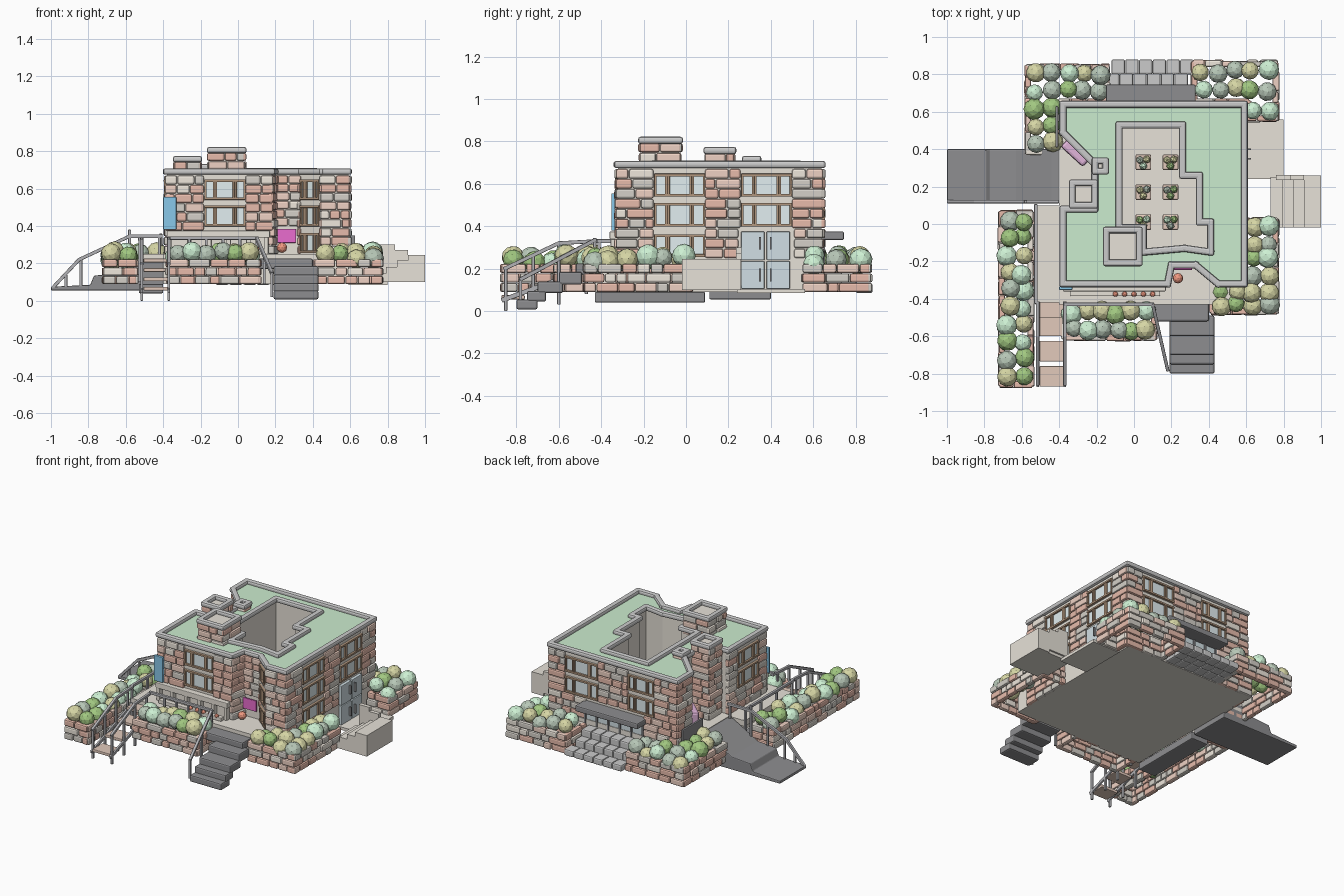
import bpy, bmesh, math, random
from mathutils import Matrix, Vector, Euler

if "Cube" in bpy.data.objects:
    bpy.data.objects.remove(bpy.data.objects["Cube"])
random.seed(4)
MATS = {}
COL = dict(pink=(.80, .50, .41), rose=(.86, .64, .55), cream=(.86, .80, .72), stone=(.66, .63, .58),
           beige=(.80, .76, .69), roof=(.60, .84, .62), cap=(.55, .55, .57), dark=(.27, .27, .28),
           rail=(.45, .45, .47), brown=(.45, .31, .21), glass=(.76, .86, .88), door=(.64, .74, .78),
           wood=(.76, .59, .50), green=(.36, .58, .22), mint=(.62, .88, .66), olive=(.68, .68, .38),
           sage=(.48, .58, .48), blue=(.25, .58, .82), magenta=(.82, .15, .62), orchid=(.75, .46, .70),
           red=(.88, .32, .22), steps=(.66, .66, .66))
BRICK = ['pink', 'pink', 'rose', 'cream', 'stone']
LEAF = ['green', 'mint', 'olive', 'sage']


def finish(name, bm, cols, bevel=0):
    me = bpy.data.meshes.new(name)
    bmesh.ops.recalc_face_normals(bm, faces=bm.faces)
    bm.to_mesh(me)
    bm.free()
    ob = bpy.data.objects.new(name, me)
    bpy.context.collection.objects.link(ob)
    for c in cols:
        if c not in MATS:
            MATS[c] = bpy.data.materials.new(c)
            MATS[c].diffuse_color = (*COL[c], 1)
        me.materials.append(MATS[c])
    if bevel:
        b = ob.modifiers.new('bevel', 'BEVEL')
        b.width, b.segments = bevel, 2
    return ob


def boxes(name, items, cols, bevel=0):
    bm = bmesh.new()
    for m in items:
        vs = bmesh.ops.create_cube(bm, size=1, matrix=m)['verts']
        k = random.randrange(len(cols))
        for f in {f for v in vs for f in v.link_faces}:
            f.material_index = k
    return finish(name, bm, cols, bevel)


def box(x0, x1, y0, y1, z0, z1):
    return Matrix.LocRotScale(Vector((x0 + x1, y0 + y1, z0 + z1)) / 2, None, Vector((x1 - x0, y1 - y0, z1 - z0)))


def bar(p, q, w=.014, h=None, ext=0):
    p, q = Vector(p), Vector(q)
    d = q - p
    return Matrix.LocRotScale((p + q) / 2, d.to_track_quat('X', 'Z'), Vector((d.length + ext, w, h or w)))


def wallbox(s, u0, u1, z0, z1, d0, d1):
    # box in wall coordinates: u along, d outward
    p, q = Vector(s[0]), Vector(s[1])
    d = (q - p).normalized()
    c = p + d * (u0 + u1) / 2 + Vector((d.y, -d.x)) * (d0 + d1) / 2
    return Matrix.LocRotScale(Vector((c.x, c.y, (z0 + z1) / 2)), Euler((0, 0, math.atan2(d.y, d.x))),
                              Vector((u1 - u0, d1 - d0, z1 - z0)))


def bricks(s, z0, z1, holes=(), h=.047):
    L = (Vector(s[1]) - Vector(s[0])).length
    n = max(1, round((z1 - z0) / h))
    h, out = (z1 - z0) / n, []
    for r in range(n):
        a, b = z0 + r * h, z0 + (r + 1) * h
        cuts = sorted((o[0], o[1]) for o in holes if o[2] < b - .014 and o[3] > a + .014)
        start = -.010
        for c0, c1 in cuts + [(L + .010, 0)]:
            u = start
            while c0 - u > .012:
                w = random.uniform(.05, .12)
                if c0 - u - w < .04:
                    w = c0 - u
                out.append(wallbox(s, u, u + w - .003, a, b - .003, -.02, random.uniform(.010, .019)))
                u += w
            start = c1
    return out


def ring(name, outer, inner, z0, z1, col):
    bm = bmesh.new()
    edges = []
    for loop in (outer, inner):
        v = [bm.verts.new((x, y, z1)) for x, y in loop]
        edges += [bm.edges.new((v[i - 1], v[i])) for i in range(len(v))]
    bmesh.ops.triangle_fill(bm, use_beauty=True, edges=edges, normal=(0, 0, 1))
    r = bmesh.ops.extrude_face_region(bm, geom=bm.faces[:], use_keep_orig=True)
    bmesh.ops.translate(bm, vec=(0, 0, z0 - z1), verts=[g for g in r['geom'] if isinstance(g, bmesh.types.BMVert)])
    return finish(name, bm, [col])


def loop_segs(pts):
    return [(pts[i], pts[(i + 1) % len(pts)]) for i in range(len(pts))]


def coping(pts, z, w=.038, h=.034):
    return [bar((*a, z), (*b, z), w, h, w) for a, b in loop_segs(pts)]


# main block, courtyard and roof
outer = [(-.38, -.32), (.18, -.32), (.2, -.22), (.33, -.22), (.45, -.32), (.59, -.32), (.59, .64), (-.38, .64),
         (-.38, .49), (-.21, .32), (-.21, .08), (-.38, .08)]
inner = [(-.08, .53), (.26, .53), (.26, .26), (.35, .26), (.35, .01), (.41, .01), (.41, -.15), (.27, -.13),
         (.05, -.15), (.05, -.02), (-.08, -.02)]
ring('building_core', outer, inner, .24, .675, 'beige')
ring('green_roof', outer, inner, .675, .684, 'roof')
boxes('roof_coping', coping(outer, .691) + coping(inner, .693), ['cap'], .012)
boxes('base', [box(-.4, .59, -.43, .65, .09, .25), box(-.52, -.38, -.42, .1, .21, .25)], ['beige'])
boxes('walkway_footing', [box(-.53, -.4, -.43, .09, .04, .09)], ['dark'], .006)

# brick walls with windows, keyed by outline segment
R3, R2, R1 = (.54, .648), (.398, .51), (.255, .362)
FRONT, NOTCH, DIAG, CORNER, RIGHT, BACK, LEFT_BACK, LEFT = 0, 2, 3, 4, 5, 6, 7, 11
wins = {FRONT: [(.20, .42, *R3), (.20, .42, *R2)], 1: [], NOTCH: [], DIAG: [(.012, .144, *r) for r in (R3, R2, R1)],
        CORNER: [], LEFT_BACK: [],
        RIGHT: [(.17, .41, *r) for r in (R3, R2, R1)] + [(.58, .82, *r) for r in (R3, R2)],
        BACK: [(a, b, *r) for a, b in ((.12, .37), (.60, .80)) for r in (R3, R2)],
        LEFT: [(.09, .32, *r) for r in (R3, R2)]}
extra = {RIGHT: [(.57, .83, .1, .385)], BACK: [(.28, .72, .2, .38)]}
low = {FRONT: .375, NOTCH: .40}
segs = loop_segs(outer)
wall, frame, glass = [], [], []
for i, ws in wins.items():
    s = segs[i]
    wall += bricks(s, low.get(i, .25), .672, ws + extra.get(i, []))
    for u0, u1, z0, z1 in ws:
        w = u1 - u0
        glass.append(wallbox(s, u0, u1, z0, z1, -.005, .004))
        frame += [wallbox(s, u0, u1, z, z + .013, 0, .017) for z in (z0, z1 - .013)]
        for a, b in ((0, .26), (.26, .74), (.74, 1)):
            A, B = u0 + a * w, u0 + b * w
            frame += [wallbox(s, A, A + .011, z0, z1, 0, .015), wallbox(s, B - .011, B, z0, z1, 0, .015)]
boxes('brick_walls', wall, BRICK, .009)
boxes('window_frames', frame, ['brown'], .002)
boxes('window_glass', glass, ['glass'])

# chimneys
stack, core, caps = [], [], []
for x, y, r, z0, z1 in ((-.06, -.12, .088, .66, .805), (-.27, .16, .06, .25, .757), (-.18, .31, .028, .25, .715)):
    sq = [(x - r, y - r), (x + r, y - r), (x + r, y + r), (x - r, y + r)]
    for s in loop_segs(sq):
        stack += bricks(s, z0, z1 - .012)
    core.append(box(x - r, x + r, y - r, y + r, z0, z1 - .008))
    caps += coping(sq, z1, .036, .034)
boxes('chimney_bricks', stack, BRICK, .009)
boxes('chimney_cores', core + [box(-.09, .05, -.15, -.02, .25, .68)], ['beige'])
boxes('chimney_caps', caps, ['cap'], .012)

# brick planters with shrubs: outline, shrub rectangles
plants = [
    ([(-.71, -.86), (-.55, -.86), (-.55, .06), (-.71, .06)], [(-.71, -.55, -.86, .06)]),
    ([(-.37, -.61), (.11, -.61), (.11, -.43), (-.37, -.43)], [(-.37, .11, -.61, -.43)]),
    ([(.42, -.47), (.76, -.47), (.76, .02), (.59, .02), (.59, -.32), (.42, -.32)],
     [(.42, .76, -.47, -.32), (.6, .76, -.32, .03)]),
    ([(.61, .56), (.76, .56), (.76, .86), (.32, .86), (.32, .65), (.61, .65)],
     [(.32, .76, .67, .86), (.61, .76, .56, .67)]),
    ([(-.57, .38), (-.40, .38), (-.40, .65), (-.14, .65), (-.14, .84), (-.57, .84)],
     [(-.57, -.14, .67, .84), (-.57, -.40, .38, .67)])]
pw, bush = [], bmesh.new()


def shrub(x, y, z, r):
    m = Matrix.LocRotScale(Vector((x, y, z)), Euler([random.uniform(0, 6) for _ in 'xyz']), Vector((r, r, r)))
    vs = bmesh.ops.create_icosphere(bush, subdivisions=1 if r < .04 else 2, radius=1, matrix=m)['verts']
    k = random.randrange(4)
    for f in {f for v in vs for f in v.link_faces}:
        f.material_index = k


for pts, rects in plants:
    for s in loop_segs(pts):
        pw += bricks(s, .09, .225)
    for x0, x1, y0, y1 in rects:
        nx, ny = max(1, round((x1 - x0) / .085)), max(1, round((y1 - y0) / .088))
        for i in range(nx):
            for j in range(ny):
                shrub(x0 + (i + .5) * (x1 - x0) / nx + random.uniform(-.012, .012),
                      y0 + (j + .5) * (y1 - y0) / ny + random.uniform(-.012, .012),
                      random.uniform(.22, .265), random.uniform(.046, .058))
boxes('planter_bricks', pw, BRICK, .009)

# courtyard pots
pots = []
for x in (.05, .195):
    for y in (.01, .17, .33):
        pots.append(box(x - .042, x + .042, y - .042, y + .042, .25, .30))
        for dx, dy in ((.018, .015), (-.018, .012), (0, -.02)):
            shrub(x + dx, y + dy, .31, .022)
boxes('courtyard_pots', pots, ['wood'], .008)
finish('shrubs', bush, LEAF)

# front porch: beam, columns, ledge
boxes('porch_beam', [box(-.38, .17, -.36, -.31, .338, .375)]
      + [box(x - .012, x + .012, -.355, -.32, .25, .34) for x in (-.365, -.26, -.155, -.05, .055, .15)]
      + [box(-.34, .14, -.385, -.35, .25, .275)], ['beige'], .004)

# dark front steps
boxes('front_steps', [box(.11, .40, -.52, -.42, .17, .225), box(.19, .43, -.60, -.49, .125, .185),
                      box(.19, .43, -.70, -.58, .085, .14), box(.19, .43, -.75, -.66, .045, .095),
                      box(.19, .43, -.80, -.70, .008, .055)], ['dark'], .009)

# left ramp
bm = bmesh.new()
prof = [(-1, .055), (-.4, .055), (-.4, .25), (-.44, .25), (-.63, .145), (-.77, .135), (-.79, .085), (-1, .075)]
f = bm.faces.new([bm.verts.new((x, .11, z)) for x, z in prof])
r = bmesh.ops.extrude_face_region(bm, geom=[f], use_keep_orig=True)
bmesh.ops.translate(bm, vec=(0, .29, 0), verts=[g for g in r['geom'] if isinstance(g, bmesh.types.BMVert)])
finish('left_ramp', bm, ['dark'], .006)

# wooden side steps
boxes('wooden_steps', [box(-.505, -.375, y - .055, y + .055, z - .02, z) for y, z in
                       ((-.815, .075), (-.68, .125), (-.545, .175), (-.445, .225))], ['wood'], .004)

# railings
rails = []


def railing(path, posts):
    rails.extend(bar(a, b, .018, ext=.012) for a, b in zip(path, path[1:]))
    rails.extend(bar((x, y, z0), (x, y, z1), .015) for x, y, z0, z1 in posts)


for x in (-.515, -.37):
    railing([(x, -.42, .33), (x, -.60, .32), (x, -.855, .20)],
            [(x, -.85, 0, .2), (x, -.72, .01, .26), (x, -.6, .03, .32), (x, -.47, .08, .33)])
    rails.append(bar((x, -.87, .05), (x, -.42, .215), .014, .022))
railing([(-.525, -.42, .33), (-.525, .1, .33)], [(-.525, y, .1, .33) for y in (-.41, -.24, -.07, .1)])
railing([(-.37, -.43, .335), (.1, -.43, .335), (.18, -.78, .15)],
        [(x, -.43, .1, .335) for x in (-.26, -.17, -.08, .01, .1)] + [(.14, -.6, .09, .24), (.18, -.78, .02, .15)])
railing([(-.99, .12, .07), (-.85, .12, .22), (-.58, .12, .345), (-.41, .12, .345)],
        [(x, .12, .07, z) for x, z in ((-.92, .14), (-.84, .225), (-.71, .285), (-.58, .38), (-.42, .345))])
boxes('railings', rails, ['rail'], .003)

# sunken side entrance: landing, steps, stepped parapet
boxes('side_entrance', [box(.59, .80, .24, .56, .085, .105), box(.73, .80, -.02, .25, .10, .145),
                        box(.79, .86, -.02, .25, .10, .18), box(.85, .92, -.02, .25, .10, .215),
                        box(.91, 1.0, -.02, .26, .10, .245), box(.76, .84, .235, .262, .12, .30),
                        box(.83, .91, .235, .262, .12, .272)], ['beige'])
S = segs[RIGHT]
boxes('side_doors', [wallbox(S, u, u + .11, z0, z1, -.01, .02) for u in (.58, .70)
                     for z0, z1 in ((.105, .235), (.24, .375))], ['door'], .004)
boxes('side_door_handles', [wallbox(S, u, u + .008, z, z + .06, .015, .035) for u in (.665, .715)
                            for z in (.14, .29)], ['dark'])

# rear entrance: stone steps, canopy, glazed doors
stones = []
for x0, y0, y1, z0, z1 in ((-.15, .65, .735, .09, .22), (-.15, .73, .805, .09, .175), (-.12, .80, .88, .085, .13)):
    w = .44 / 6
    stones += [box(x0 + i * w, x0 + (i + 1) * w - .002, y0, y1, z0, z1) for i in range(6)]
boxes('rear_steps', stones, ['steps'], .009)
boxes('rear_canopy', [box(-.15, .33, .63, .745, .335, .375)], ['dark'], .008)
B = segs[BACK]
boxes('rear_doors', [wallbox(B, .28 + i * .088, .36 + i * .088, .225, .335, -.01, .006) for i in range(5)], ['door'])
boxes('rear_door_posts', [wallbox(B, .268 + i * .088, .28 + i * .088, .22, .34, -.01, .015) for i in range(6)],
      ['dark'])

# small accents: panels, sculpture, flowers
boxes('blue_banner', [box(-.40, -.33, -.352, -.335, .38, .555)], ['blue'], .003)
boxes('entry_panel', [box(.21, .31, -.245, -.235, .31, .385)], ['magenta'], .002)
boxes('dark_board', [box(-.42, -.405, .41, .63, .24, .36)], ['dark'], .004)
boxes('sculpture', [bar((-.37, .44, .32), (-.25, .33, .32), .07, .15)], ['orchid'], .015)
bm = bmesh.new()
for x, y, r in [(.235, -.29, .028)] + [(-.1 + .05 * i, -.375, .014) for i in range(5)]:
    bmesh.ops.create_icosphere(bm, subdivisions=2, radius=r, matrix=Matrix.Translation((x, y, .27 + r / 2)))
finish('red_flowers', bm, ['red'])

for m in bpy.data.materials:
    if m.users and not m.is_grease_pencil:
        m.use_nodes = True
        m.node_tree.nodes["Principled BSDF"].inputs["Base Color"].default_value = m.diffuse_color
